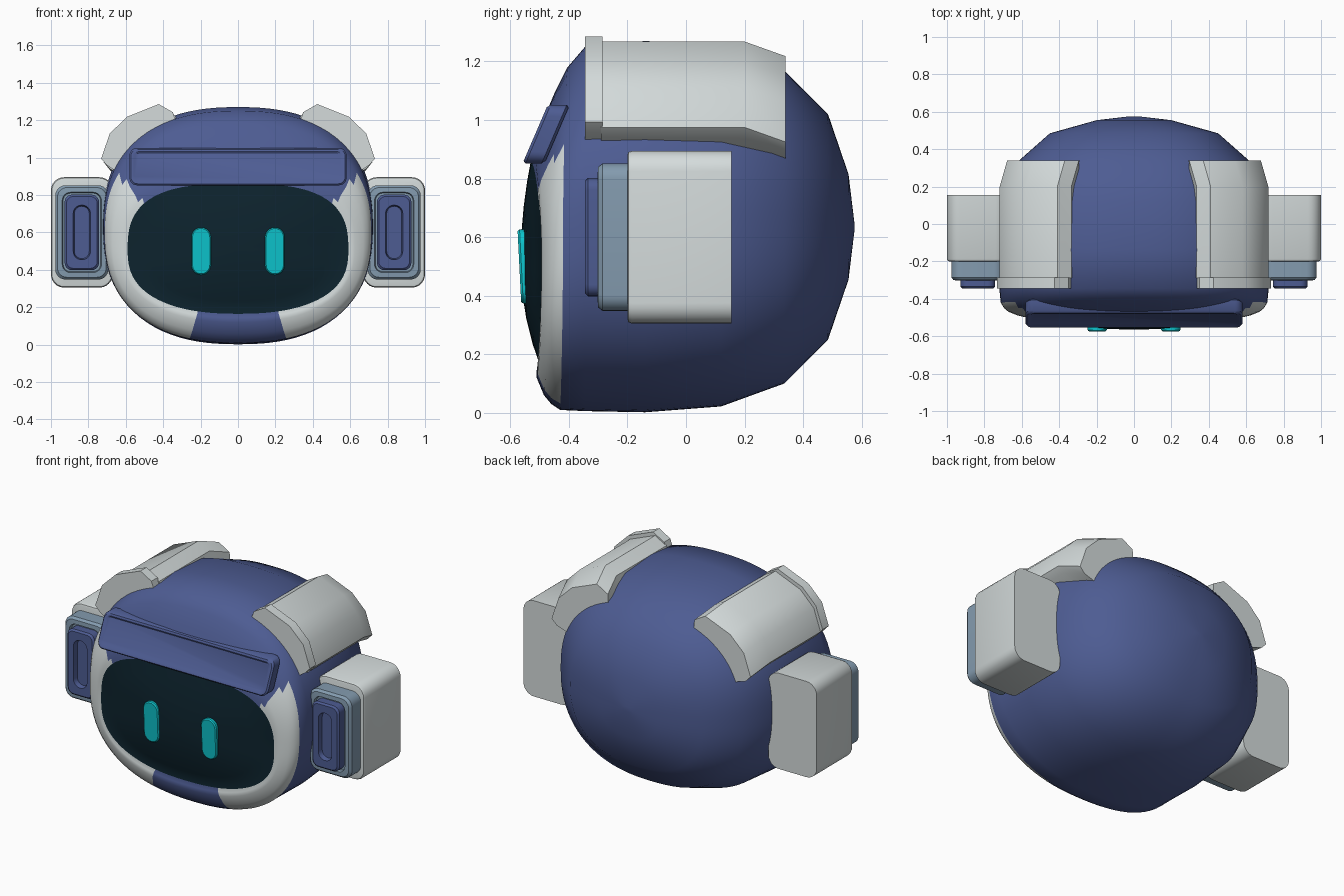
import bpy, bmesh, math
from mathutils import Vector

if "Cube" in bpy.data.objects:
    bpy.data.objects.remove(bpy.data.objects["Cube"])


def material(name, rgb):
    m = bpy.data.materials.new(name)
    m.diffuse_color = (*rgb, 1)
    m.use_nodes = True
    m.node_tree.nodes["Principled BSDF"].inputs["Base Color"].default_value = m.diffuse_color
    return m


BLUE = material("indigo_blue", (0.075, 0.107, 0.29))
WHITE = material("off_white", (0.66, 0.71, 0.71))
DARK = material("visor_dark", (0.004, 0.017, 0.027))
CYAN = material("eye_cyan", (0.004, 0.56, 0.62))
STEEL = material("steel_blue", (0.23, 0.33, 0.43))


def loft(name, rings, mats, rule=None, mirror=False, angle=35):
    """Skin a list of equal-length rings, capping both ends."""
    bm = bmesh.new()
    loops = [[bm.verts.new(p) for p in ring] for ring in rings]
    n = len(loops[0])
    for k, (a, b) in enumerate(zip(loops, loops[1:])):
        for i in range(n):
            j = (i + 1) % n
            f = bm.faces.new((a[i], a[j], b[j], b[i]))
            if rule:
                f.material_index = rule(k, f.calc_center_median())
    for k, cap in ((0, loops[0]), (len(loops) - 1, loops[-1])):
        f = bm.faces.new(cap)
        if rule:
            f.material_index = rule(k, f.calc_center_median())
    bmesh.ops.recalc_face_normals(bm, faces=bm.faces)
    me = bpy.data.meshes.new(name)
    bm.to_mesh(me)
    bm.free()
    for m in mats:
        me.materials.append(m)
    ob = bpy.data.objects.new(name, me)
    bpy.context.collection.objects.link(ob)
    bpy.ops.object.select_all(action='DESELECT')
    ob.select_set(True)
    bpy.context.view_layer.objects.active = ob
    bpy.ops.object.shade_smooth_by_angle(angle=math.radians(angle))
    if mirror:
        ob.modifiers.new("mirror", 'MIRROR').use_mirror_merge = False
    return ob


def oval(bottom, top, hw, y_side, y_bottom, y_top, n_top=2.4, n_bottom=2.4, segs=96):
    """Superellipse ring facing y, bent so its top and bottom may lean."""
    zc, hh, pts = (bottom + top) / 2, (top - bottom) / 2, []
    for i in range(segs):
        t = 2 * math.pi * (i + 0.5) / segs
        c, s = math.cos(t), math.sin(t)
        n = n_bottom + (n_top - n_bottom) * (s + 1) / 2
        r = (abs(c) ** n + abs(s) ** n) ** (-1 / n)
        y_end = y_top if s > 0 else y_bottom
        pts.append(Vector((hw * r * c, y_side + (y_end - y_side) * s * s, zc + hh * r * s)))
    return pts


def rounded(x, z, y, hw, hh, r, lean=0, segs=6):
    """Rounded rectangle ring facing y; lean shears y along z."""
    pts = []
    for q, (sx, sz) in enumerate(((1, 1), (-1, 1), (-1, -1), (1, -1))):
        for i in range(segs + 1):
            t = math.pi / 2 * (q + i / segs)
            dx = sx * (hw - r) + r * math.cos(t)
            dz = sz * (hh - r) + r * math.sin(t)
            pts.append(Vector((x + dx, y + lean * dz, z + dz)))
    return pts


# Visor: shallow dome of nested ovals
visor = []
for k in (0.06, 0.3, 0.55, 0.8, 1.0):
    ys, yb, yt = (-0.565 + d * k * k for d in (0.075, 0.065, 0.035))
    visor.append(oval(0.5125 - 0.3475 * k, 0.5125 + 0.3475 * k, 0.59 * k, ys, yb, yt, 2.9, 2.4))

# Head shell: face rim, widest band, then rounded back
shell = [
    oval(0.145, 0.90, 0.605, -0.493, -0.51, -0.524, 2.8, 2.4),
    oval(0.12, 0.95, 0.625, -0.488, -0.51, -0.507, 2.7, 2.4),
    oval(0.06, 1.03, 0.67, -0.47, -0.485, -0.475, 2.5, 2.4),
    oval(0.03, 1.09, 0.695, -0.45, -0.46, -0.45),
    oval(0.01, 1.18, 0.713, -0.42, -0.43, -0.405),
]
for y, b, t, hw in ((-0.345, 0.006, 1.25, 0.72), (-0.14, 0.002, 1.27, 0.725),
                    (0.12, 0.022, 1.255, 0.71), (0.335, 0.1, 1.17, 0.62),
                    (0.485, 0.25, 1.02, 0.45), (0.555, 0.455, 0.815, 0.2),
                    (0.575, 0.62, 0.65, 0.03)):
    shell.append(oval(b, t, hw, y, y, y))


def head_colour(k, c):
    if k < 4:
        return 1
    x = abs(c.x)
    on_rim = k < 9
    above_chin = x > 0.2 + max(0, 0.17 - c.z) * 0.4
    below_brow = c.z < 0.8 + (x - 0.55) * 1.15
    return 2 if on_rim and above_chin and below_brow else 0


loft("head", visor + shell, (BLUE, DARK, WHITE), head_colour, angle=50)

# Eyes: slim upright capsules on the visor
loft("eyes", [rounded(0.197, 0.5, y, w, h, w, -0.05)
              for y, w, h in ((-0.53, 0.052, 0.127), (-0.562, 0.052, 0.127),
                              (-0.569, 0.046, 0.121))],
     (CYAN,), mirror=True)

# Brow bar: tilted plate with a shallow recess
loft("brow_bar", [rounded(0, 0.952, y, w, h, r, 0.43)
                  for y, w, h, r in ((-0.44, 0.57, 0.09, 0.035), (-0.45, 0.58, 0.1, 0.04),
                                     (-0.505, 0.58, 0.1, 0.04), (-0.515, 0.572, 0.092, 0.035),
                                     (-0.515, 0.56, 0.08, 0.03), (-0.509, 0.552, 0.072, 0.025))],
     (BLUE,))

# Ear pods: white block, steel collar, blue slotted front
EAR = (0.835, 0.6)
loft("ear_block", [rounded(*EAR, y, w, h, r)
                   for y, w, h, r in ((0.155, 0.165, 0.295, 0.07), (-0.185, 0.165, 0.295, 0.07),
                                      (-0.197, 0.16, 0.29, 0.066), (-0.2, 0.15, 0.28, 0.06))],
     (WHITE,), mirror=True)
loft("ear_collar", [rounded(*EAR, y, w, h, r)
                    for y, w, h, r in ((-0.19, 0.142, 0.252, 0.055), (-0.285, 0.142, 0.252, 0.055),
                                       (-0.3, 0.13, 0.24, 0.05), (-0.302, 0.105, 0.215, 0.045),
                                       (-0.285, 0.1, 0.21, 0.04))],
     (STEEL,), mirror=True)
loft("ear_front", [rounded(*EAR, y, w, h, r)
                   for y, w, h, r in ((-0.27, 0.092, 0.202, 0.04), (-0.335, 0.092, 0.202, 0.04),
                                      (-0.345, 0.082, 0.192, 0.036), (-0.345, 0.046, 0.146, 0.044),
                                      (-0.315, 0.04, 0.14, 0.039))],
     (BLUE,), mirror=True)

# Crown plates: angular arc section, raised front lip, rear drawn inward
ARC = [(0.335, 1.225), (0.41, 1.268), (0.58, 1.2), (0.672, 1.11), (0.718, 0.975), (0.685, 0.94)]
ROOT = [(0.55, 0.86), (0.29, 1.08)]


def plate_ring(y, dx, dz):
    outer = [Vector((x + dx, y, z + dz)) for x, z in ARC]
    return outer + [Vector((x, y, z)) for x, z in ROOT]


loft("crown_plate", [plate_ring(-0.29, 0, 0), plate_ring(0.2, 0, 0),
                     plate_ring(0.34, -0.04, -0.05)], (WHITE,), mirror=True, angle=40)
loft("crown_lip", [plate_ring(-0.345, 0.014, 0.018), plate_ring(-0.285, 0.014, 0.018)],
     (WHITE,), mirror=True)
